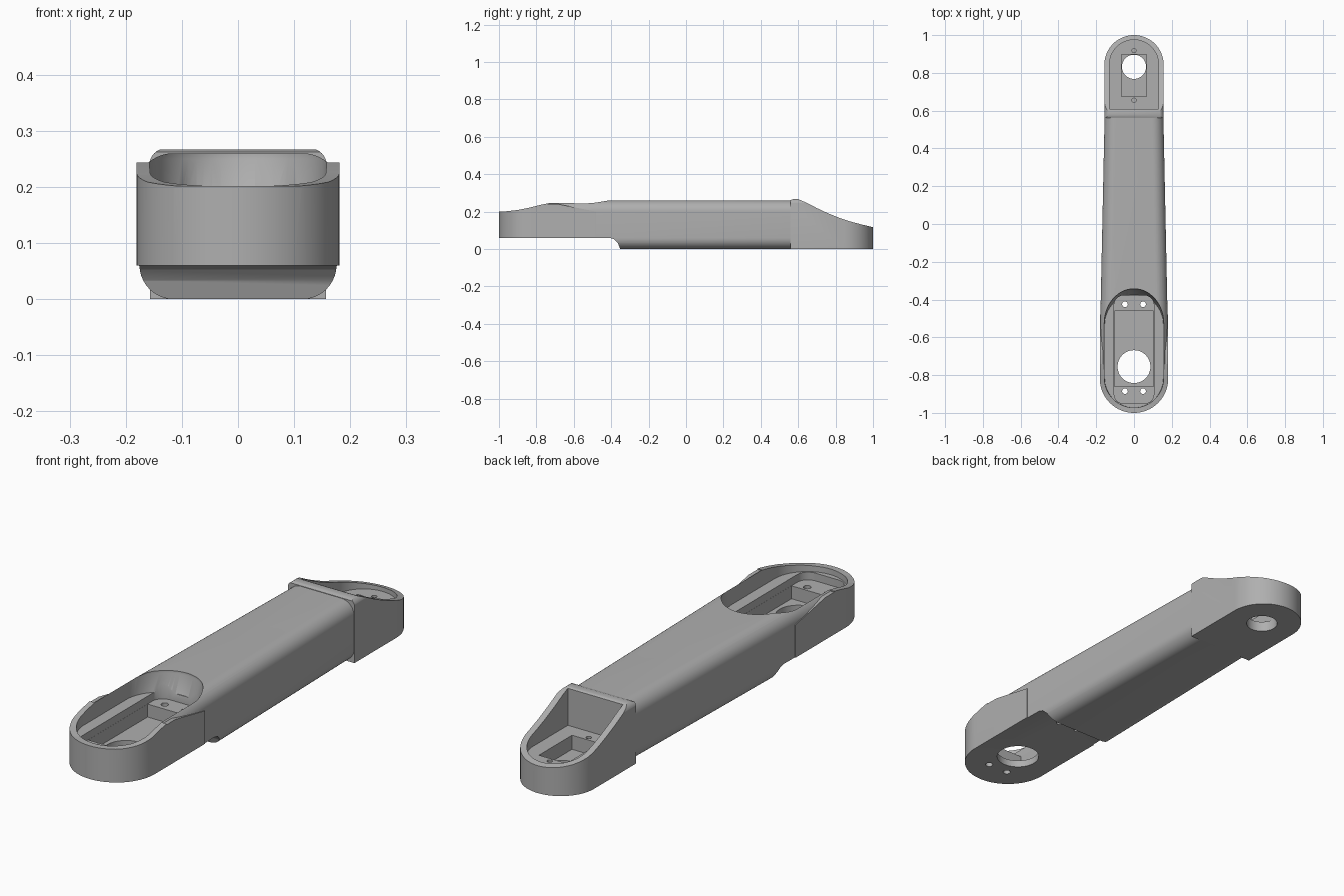
import bpy
import bmesh
from math import cos, sin, pi

cube = bpy.data.objects.get("Cube")
if cube:
    bpy.data.objects.remove(cube, do_unlink=True)

GREY = (0.43, 0.43, 0.43, 1)
grey = bpy.data.materials.new("plain grey")
grey.use_nodes = True
grey.diffuse_color = GREY
grey.node_tree.nodes["Principled BSDF"].inputs["Base Color"].default_value = GREY


def loft(name, rings):
    """Closed solid skinned through rings of equal point count."""
    bm = bmesh.new()
    loops = [[bm.verts.new(p) for p in ring] for ring in rings]
    n = len(loops[0])
    for a, b in zip(loops, loops[1:]):
        for i in range(n):
            j = (i + 1) % n
            bm.faces.new((a[i], a[j], b[j], b[i]))
    bm.faces.new(loops[0])
    bm.faces.new(loops[-1])
    bmesh.ops.recalc_face_normals(bm, faces=bm.faces)
    mesh = bpy.data.meshes.new(name)
    bm.to_mesh(mesh)
    bm.free()
    mesh.materials.append(grey)
    ob = bpy.data.objects.new(name, mesh)
    bpy.context.collection.objects.link(ob)
    return ob


def upright(name, outline, z0, z1):
    return loft(name, [[(x, y, z) for x, y in outline] for z in (z0, z1)])


def sideways(name, profile, half=0.4):
    return loft(name, [[(x, y, z) for y, z in profile] for x in (-half, half)])


def arc(cx, cy, rx, ry, start, end, steps):
    angles = [start + (end - start) * i / steps for i in range(steps + 1)]
    return [(cx + rx * cos(a), cy + ry * sin(a)) for a in angles]


def slot(w, front, back, front_r, back_r, steps=32):
    """Plan outline with elliptical ends; a zero radius gives a square end."""
    pts = arc(0, back - back_r, w, back_r, 0, pi, steps) if back_r else [(w, back), (-w, back)]
    pts += arc(0, front + front_r, w, front_r, pi, 2 * pi, steps) if front_r else [(-w, front), (w, front)]
    return pts


def rounded(w, y0, y1, r):
    corners = [(w - r, y1 - r), (r - w, y1 - r), (r - w, y0 + r), (w - r, y0 + r)]
    return [p for i, (x, y) in enumerate(corners)
            for p in arc(x, y, r, r, i * pi / 2, (i + 1) * pi / 2, 8)]


def section(y, w, top, top_r, low_r):
    """Cross-section of the arm at y."""
    pts = []
    for i, (sx, r) in enumerate([(1, top_r), (-1, top_r), (-1, low_r), (1, low_r)]):
        z = top - r if i < 2 else r
        pts += arc(sx * (w - r), z, r, r, i * pi / 2, (i + 1) * pi / 2, 10)
    return [(x, y, z) for x, z in pts]


def combine(target, tool, operation):
    mod = target.modifiers.new("cut", "BOOLEAN")
    mod.operation = operation
    mod.solver = "EXACT"
    mod.object = tool
    bpy.context.view_layer.update()
    graph = bpy.context.evaluated_depsgraph_get()
    mesh = bpy.data.meshes.new_from_object(target.evaluated_get(graph))
    target.modifiers.clear()
    target.data = mesh
    bpy.data.objects.remove(tool, do_unlink=True)


def cut(target, tool):
    combine(target, tool, "DIFFERENCE")


def drill(target, x, y, r, z0=-0.1, z1=0.4):
    cut(target, upright("drill", arc(x, y, r, r, 0, 2 * pi * 47 / 48, 47), z0, z1))


# Tapered beam with rounded edges
arm = loft("arm", [section(-0.82, 0.179, 0.26, 0.06, 0.06),
                   section(-0.5, 0.178, 0.26, 0.06, 0.06),
                   section(0.57, 0.1555, 0.26, 0.06, 0.06)])

# Round front end, blended into the beam sides
front_end = upright("front_end", slot(0.181, -1, -0.48, 0.181, 0), 0, 0.3)
blend = [(-0.74, 0.24), (-0.68, 0.24), (-0.48, 0.2), (-0.4, 0.2), (-0.4, 0.4), (-0.74, 0.4)]
cut(front_end, sideways("blend_cut", blend))
combine(arm, front_end, "UNION")

# Swept top and stepped underside of the front end
sweep = [(-1.1, 0.2), (-0.96, 0.202), (-0.9, 0.209), (-0.84, 0.221), (-0.78, 0.236),
         (-0.72, 0.248), (-0.66, 0.256), (-0.6, 0.262), (-0.6, 0.5), (-1.1, 0.5)]
cut(arm, sideways("front_sweep", sweep))
step = [(-1.1, -0.1), (-1.1, 0.06), (-0.41, 0.06), (-0.385, 0.053),
        (-0.365, 0.033), (-0.352, 0), (-0.35, -0.1)]
cut(arm, sideways("underside_step", step))

# Squarer rear end with a collar and a falling top
rear_end = upright("rear_end", slot(0.157, 0.56, 1, 0, 0.157), 0, 0.4)
combine(rear_end, loft("rear_section", [section(y, 0.158, 0.269, 0.03, 0.0005)
                                        for y in (0.5, 1.1)]), "INTERSECT")
fall = [(0.5, 0.26), (0.56, 0.262), (0.575, 0.267), (0.6, 0.267), (0.64, 0.25),
        (0.7, 0.219), (0.76, 0.191), (0.82, 0.167), (0.88, 0.147), (0.94, 0.131),
        (1.0, 0.117), (1.1, 0.1), (1.1, 0.5), (0.5, 0.5)]
cut(rear_end, sideways("rear_fall", fall))
combine(arm, rear_end, "UNION")

# Front recess, flaring towards the beam
low = slot(0.155, -0.972, -0.375, 0.155, 0.155)
high = slot(0.158, -0.974, -0.343, 0.157, 0.185)
cut(arm, loft("front_recess", [[(x, y, 0.178) for x, y in low],
                               [(x, y, 0.25) for x, y in high],
                               [(x, y, 0.4) for x, y in high]]))

# Front pocket with a screw ledge at each end
cut(arm, upright("front_pocket", rounded(0.105, -0.95, -0.378, 0.05), 0.145, 0.3))
cut(arm, upright("front_well", slot(0.1045, -0.86, -0.46, 0, 0), 0.09, 0.3))
drill(arm, 0, -0.755, 0.087)
for x in (-0.048, 0.048):
    for y in (-0.885, -0.425):
        drill(arm, x, y, 0.015)

# Rear recess, square well and blind screw holes
cut(arm, upright("rear_recess", slot(0.13, 0.61, 0.975, 0, 0.13), 0.105, 0.4))
cut(arm, upright("rear_well", slot(0.065, 0.675, 0.898, 0, 0), 0.045, 0.3))
drill(arm, 0, 0.832, 0.064)
for y in (0.655, 0.918):
    drill(arm, 0, y, 0.011, 0.04)

# Smooth curves, sharp edges
bpy.ops.object.select_all(action="DESELECT")
arm.select_set(True)
bpy.context.view_layer.objects.active = arm
bpy.ops.object.shade_smooth_by_angle(angle=0.5)
